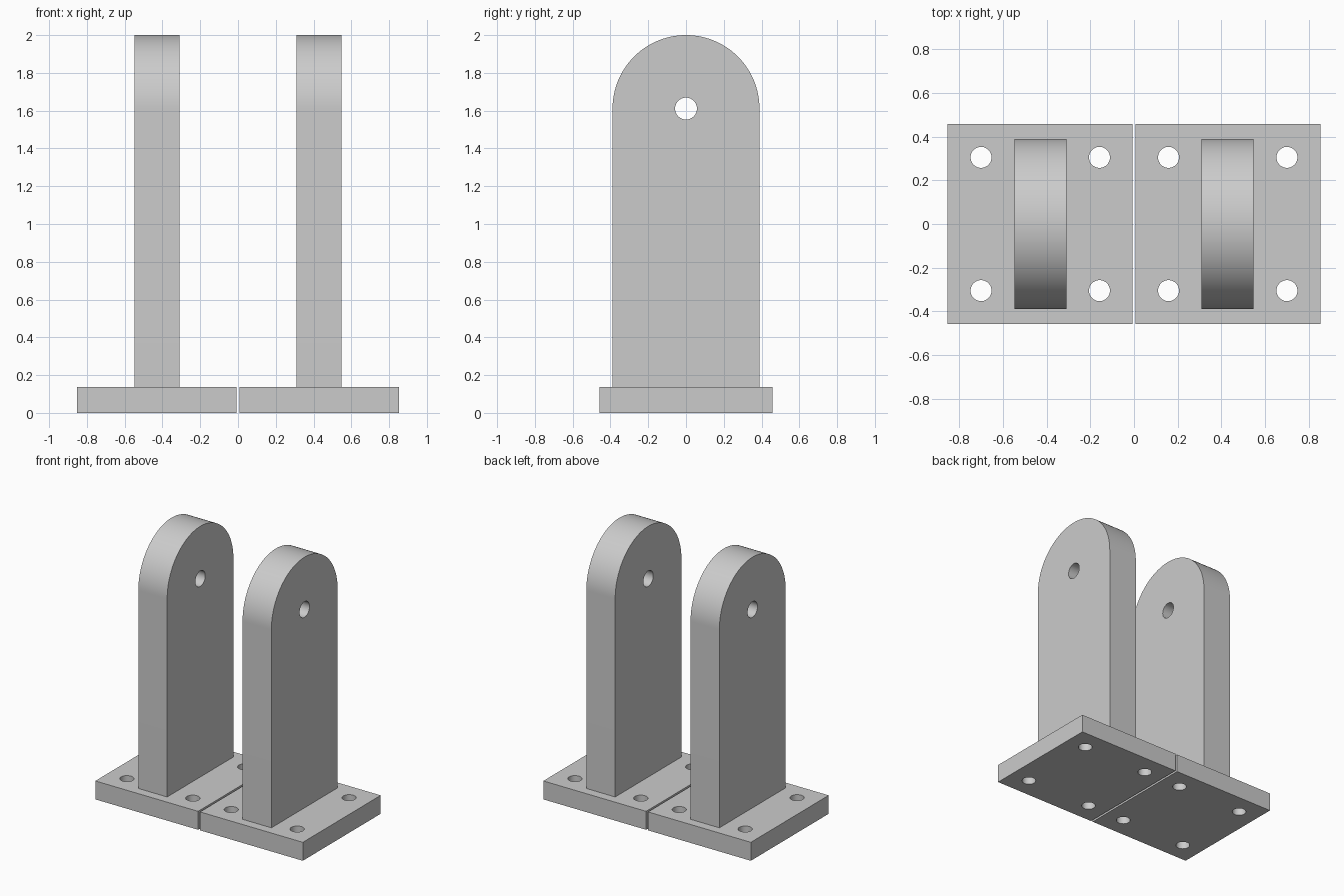
import bpy, bmesh, math
from mathutils import Matrix

if "Cube" in bpy.data.objects:
    bpy.data.objects.remove(bpy.data.objects["Cube"])

PLATE_H = 0.137                      # base plate thickness
HALF_D, EYE_Z = 0.389, 1.611         # upright half depth / arch radius, arch centre height

steel = bpy.data.materials.new("grey metal")
steel.diffuse_color = (0.6, 0.6, 0.6, 1)
steel.use_nodes = True
steel.node_tree.nodes["Principled BSDF"].inputs["Base Color"].default_value = steel.diffuse_color


def prism(name, outline, offset):
    """Extrude a closed outline of points by an offset vector."""
    bm = bmesh.new()
    face = bm.faces.new([bm.verts.new(p) for p in outline])
    ext = bmesh.ops.extrude_face_region(bm, geom=[face])
    bmesh.ops.translate(bm, vec=offset,
                        verts=[v for v in ext["geom"] if isinstance(v, bmesh.types.BMVert)])
    bmesh.ops.recalc_face_normals(bm, faces=bm.faces)
    return link(name, bm)


def link(name, bm):
    mesh = bpy.data.meshes.new(name)
    bm.to_mesh(mesh)
    bm.free()
    mesh.materials.append(steel)
    obj = bpy.data.objects.new(name, mesh)
    bpy.context.collection.objects.link(obj)
    return obj


def drill(obj, radius, centres, axis):
    """Cut round through holes along the z or x axis."""
    bm = bmesh.new()
    turn = Matrix.Rotation(math.pi / 2, 4, 'Y') if axis == 'x' else Matrix()
    for c in centres:
        bmesh.ops.create_cone(bm, cap_ends=True, segments=48, radius1=radius, radius2=radius,
                              depth=0.6, matrix=Matrix.Translation(c) @ turn)
    cutter = link("hole_cutter", bm)
    cutter.hide_render = True
    mod = obj.modifiers.new("holes", 'BOOLEAN')
    mod.operation, mod.solver, mod.object = 'DIFFERENCE', 'EXACT', cutter
    bpy.ops.object.select_all(action='DESELECT')
    bpy.context.view_layer.objects.active = obj
    obj.select_set(True)
    bpy.ops.object.modifier_apply(modifier=mod.name)
    bpy.data.objects.remove(cutter)
    bpy.ops.object.shade_smooth_by_angle(angle=math.radians(30))


for side, s in (("left", -1), ("right", 1)):
    # Base plate with four bolt holes
    x0, x1, y = s * 0.008, s * 0.853, 0.457
    plate = prism(side + "_base_plate",
                  [(x0, -y, 0), (x1, -y, 0), (x1, y, 0), (x0, y, 0)], (0, 0, PLATE_H))
    drill(plate, 0.048, [(s * x, y, 0.07) for x in (0.158, 0.70) for y in (-0.305, 0.305)], 'z')

    # Round-topped upright with a pin hole
    x = 0.31 if s > 0 else -0.547
    arch = [(x, HALF_D * math.cos(a), EYE_Z + HALF_D * math.sin(a))
            for a in (math.pi * i / 64 for i in range(65))]
    upright = prism(side + "_upright",
                    [(x, HALF_D, PLATE_H)] + arch + [(x, -HALF_D, PLATE_H)], (0.237, 0, 0))
    drill(upright, 0.058, [(s * 0.4285, 0, EYE_Z)], 'x')
